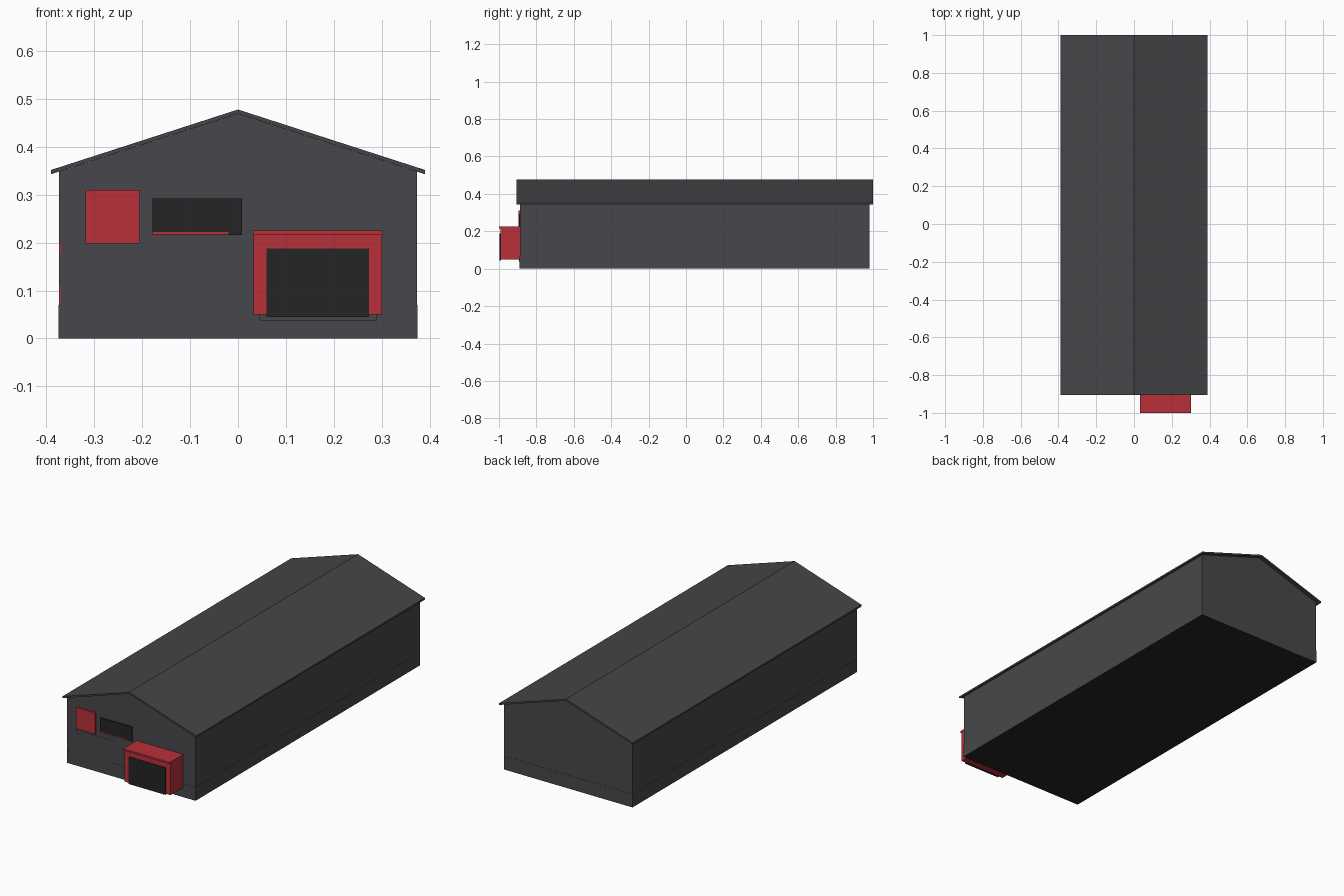
import bpy, bmesh

if "Cube" in bpy.data.objects:
    bpy.data.objects.remove(bpy.data.objects["Cube"])


def material(name, rgb):
    m = bpy.data.materials.new(name)
    m.diffuse_color = (*rgb, 1.0)
    m.use_nodes = True
    m.node_tree.nodes["Principled BSDF"].inputs["Base Color"].default_value = m.diffuse_color
    return m


WALL = material("charcoal wall", (0.064, 0.062, 0.070))
ROOF = material("charcoal roof", (0.060, 0.058, 0.065))
RED = material("red", (0.49, 0.030, 0.042))
BLACK = material("near black", (0.018, 0.018, 0.018))


def prism(name, profile, y0, y1, mat):
    """Extrude an x-z outline along y."""
    bm = bmesh.new()
    face = bm.faces.new([bm.verts.new((x, y0, z)) for x, z in profile])
    out = bmesh.ops.extrude_face_region(bm, geom=[face])
    moved = [g for g in out["geom"] if isinstance(g, bmesh.types.BMVert)]
    bmesh.ops.translate(bm, verts=moved, vec=(0, y1 - y0, 0))
    bmesh.ops.recalc_face_normals(bm, faces=bm.faces[:])
    mesh = bpy.data.meshes.new(name)
    bm.to_mesh(mesh)
    bm.free()
    mesh.materials.append(mat)
    obj = bpy.data.objects.new(name, mesh)
    bpy.context.collection.objects.link(obj)
    return obj


def box(name, x0, x1, y0, y1, z0, z1, mat):
    return prism(name, [(x0, z0), (x1, z0), (x1, z1), (x0, z1)], y0, y1, mat)


FRONT, BACK = -0.888, 0.98

# Gabled hall with a slightly proud plinth and a dark underside
prism("hall_walls", [(-0.374, 0.002), (0.374, 0.002), (0.374, 0.348),
                     (0, 0.469), (-0.374, 0.348)], FRONT, BACK, WALL)
plinth = box("plinth", -0.375, 0.375, FRONT - 0.001, BACK + 0.001, 0, 0.07, WALL)
plinth.data.materials.append(BLACK)
for p in plinth.data.polygons:
    if p.normal.z < -0.5:
        p.material_index = 1

# Thin pitched roof with overhang
prism("roof", [(-0.39, 0.352), (-0.39, 0.343), (0, 0.469), (0.39, 0.343),
               (0.39, 0.352), (0, 0.478)], -0.905, 1.0, ROOF)

# Front wall details
box("raised_wall_panel", -0.338, -0.104, FRONT - 0.001, FRONT, 0.07, 0.188, WALL)
box("red_sign_panel", -0.318, -0.206, FRONT - 0.008, FRONT, 0.198, 0.31, RED)
box("front_window", -0.178, 0.008, FRONT - 0.006, FRONT, 0.216, 0.292, BLACK)
box("window_sill", -0.178, -0.02, FRONT - 0.007, FRONT, 0.217, 0.222, RED)
for i, (z0, z1) in enumerate([(0.072, 0.11), (0.175, 0.2)]):
    box(f"corner_strip_{i}", -0.3725, -0.370, FRONT - 0.001, FRONT, z0, z1, RED)

# Entrance porch with canopy edge, dark door and threshold
box("porch", 0.032, 0.301, -0.993, FRONT, 0.05, 0.217, RED)
box("porch_canopy", 0.031, 0.302, -1.0, FRONT, 0.216, 0.225, RED)
box("porch_door", 0.06, 0.274, -0.996, -0.99, 0.045, 0.188, BLACK)
box("porch_threshold", 0.045, 0.29, FRONT - 0.006, FRONT, 0.038, 0.05, WALL)
